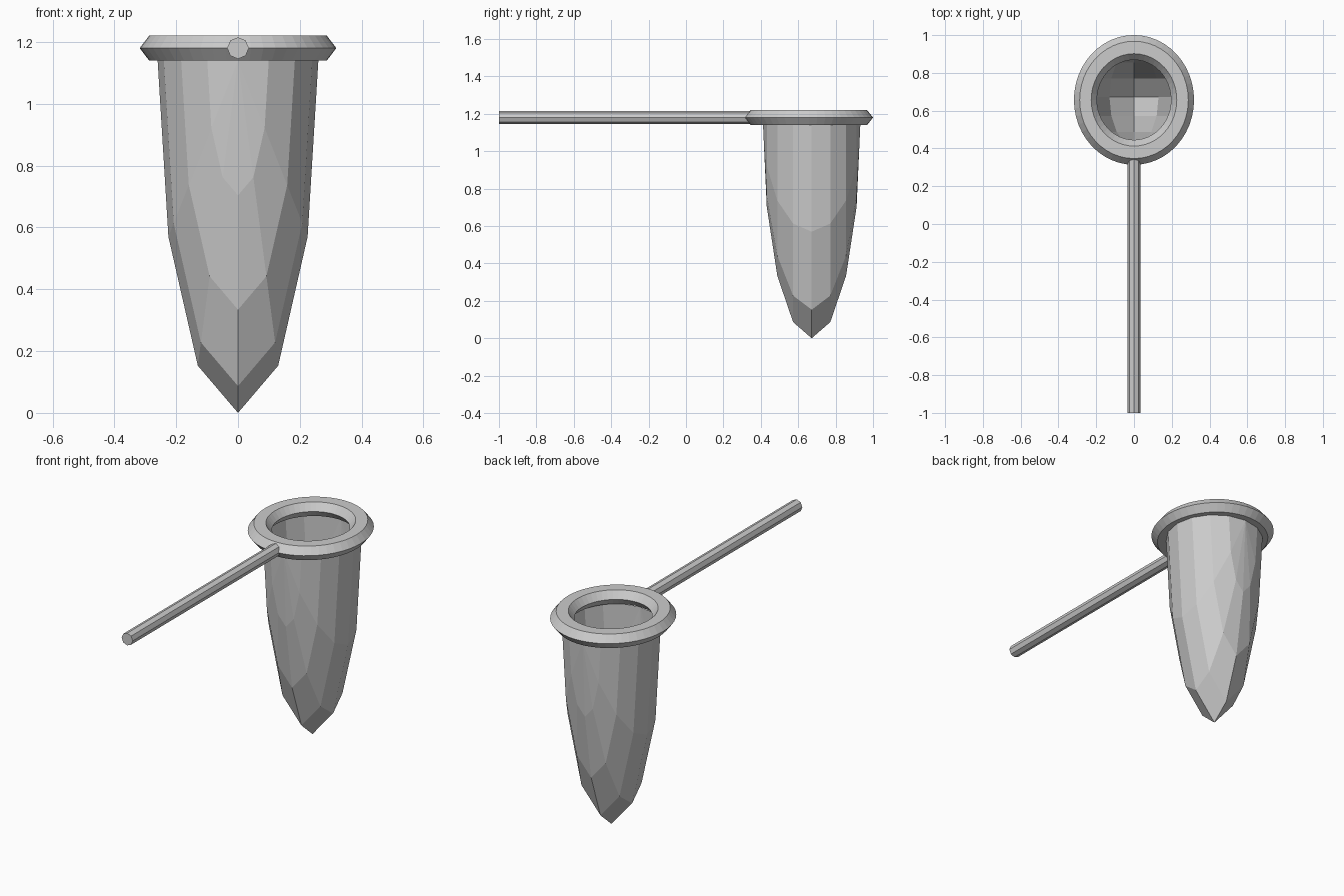
import bpy, bmesh, math
from mathutils import Matrix, Vector

if "Cube" in bpy.data.objects:
    bpy.data.objects.remove(bpy.data.objects["Cube"])

grey = bpy.data.materials.new("plain_grey")
grey.diffuse_color = (0.6, 0.6, 0.6, 1)
grey.use_nodes = True
grey.node_tree.nodes["Principled BSDF"].inputs["Base Color"].default_value = grey.diffuse_color


def add_object(name, bm):
    mesh = bpy.data.meshes.new(name)
    bm.to_mesh(mesh)
    bm.free()
    mesh.materials.append(grey)
    obj = bpy.data.objects.new(name, mesh)
    bpy.context.collection.objects.link(obj)
    return obj


# Net bag: lower half of a coarse sphere with its poles along y, stretched downwards
bm = bmesh.new()
bmesh.ops.create_uvsphere(bm, u_segments=12, v_segments=8, radius=1,
                          matrix=Matrix.Rotation(math.pi / 2, 4, 'X'))
bmesh.ops.delete(bm, geom=[v for v in bm.verts if v.co.z > 1e-3], context='VERTS')
bmesh.ops.transform(bm, verts=bm.verts,
                    matrix=Matrix.Translation((0, 0.672, 1.14)) @ Matrix.Diagonal((0.26, 0.26, 1.14, 1)))
add_object("net_bag", bm)

# Rim: slightly oval ring with a six-sided section
SEG, SIDES = 48, 6
bm = bmesh.new()
rings = []
for i in range(SEG):
    a = 2 * math.pi * i / SEG
    ring = []
    for j in range(SIDES):
        b = 2 * math.pi * j / SIDES
        r = 0.257 + 0.061 * math.cos(b)
        ring.append(bm.verts.new((r * math.cos(a), 0.657 + 1.08 * r * math.sin(a),
                                  1.18 + 0.0465 * math.sin(b))))
    rings.append(ring)
for i in range(SEG):
    p, q = rings[i], rings[(i + 1) % SEG]
    for j in range(SIDES):
        k = (j + 1) % SIDES
        bm.faces.new((p[j], q[j], q[k], p[k]))
bmesh.ops.recalc_face_normals(bm, faces=bm.faces)
add_object("rim", bm)

# Handle: eight-sided rod running forward from the rim
bm = bmesh.new()
y0, y1 = -1.0, 0.35
bmesh.ops.create_cone(bm, cap_ends=True, segments=8, radius1=0.035, radius2=0.035, depth=y1 - y0,
                      matrix=Matrix.Translation((0, (y0 + y1) / 2, 1.18)) @ Matrix.Rotation(math.pi / 2, 4, 'X'))
add_object("handle", bm)
